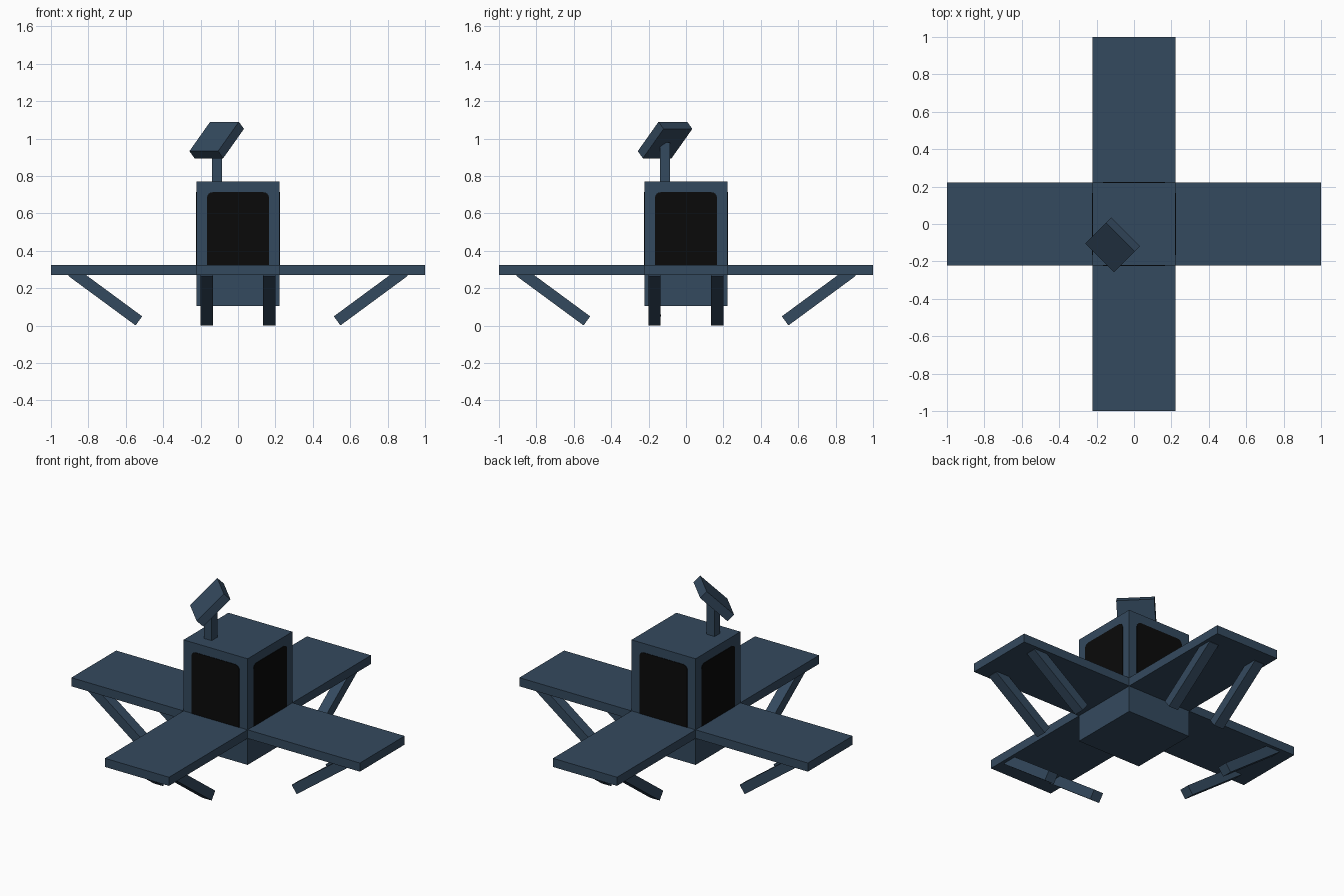
import bpy
import math
from mathutils import Matrix, Vector

cube = bpy.data.objects.get("Cube")
if cube:
    bpy.data.objects.remove(cube, do_unlink=True)


def make_material(name, colour):
    mat = bpy.data.materials.new(name)
    mat.use_nodes = True
    mat.diffuse_color = colour
    mat.node_tree.nodes["Principled BSDF"].inputs["Base Color"].default_value = colour
    return mat


slate = make_material("slate_blue", (0.034, 0.067, 0.112, 1))
black = make_material("glass_black", (0.003, 0.003, 0.003, 1))


def add_mesh(name, verts, faces, mat, matrix):
    mesh = bpy.data.meshes.new(name)
    mesh.from_pydata([matrix @ Vector(v) for v in verts], [], faces)
    mesh.materials.append(mat)
    obj = bpy.data.objects.new(name, mesh)
    bpy.context.collection.objects.link(obj)
    return obj


def prism(name, outline, depth, mat, matrix):
    """Extrude an outline in local x, z along local y, centred on y = 0."""
    n = len(outline)
    verts = [(x, y, z) for y in (-depth / 2, depth / 2) for x, z in outline]
    faces = [tuple(range(n)), tuple(range(2 * n - 1, n - 1, -1))]
    faces += [(i, i + n, (i + 1) % n + n, (i + 1) % n) for i in range(n)]
    return add_mesh(name, verts, faces, mat, matrix)


def box(name, size, centre, turn=Matrix()):
    x, z = size[0] / 2, size[2] / 2
    outline = [(-x, -z), (x, -z), (x, z), (-x, z)]
    return prism(name, outline, size[1], slate, turn @ Matrix.Translation(centre))


HALF = 0.222

# Central body
box("body", (2 * HALF, 2 * HALF, 0.665), (0, 0, 0.4375))

# Window outline with rounded upper corners
window = [(-0.166, 0.32), (0.166, 0.32)]
for side in (1, -1):
    for step in range(5):
        a = math.radians(22.5 * step)
        if side < 0:
            a = math.pi / 2 - a
        window.append((side * (0.136 + 0.03 * math.cos(a)), 0.683 + 0.03 * math.sin(a)))

# Each side repeats a window, a wing and a pair of struts
strut_low, strut_high = Vector((0, -0.53, 0.025)), Vector((0, -0.89, 0.29))
span = strut_high - strut_low
slope = Matrix.Rotation(math.atan2(-span.z, -span.y), 4, "X")
for i, side in enumerate(("front", "left", "back", "right")):
    turn = Matrix.Rotation(i * math.pi / 2, 4, "Z")
    prism(side + "_window", window, 0.004, black,
          turn @ Matrix.Translation((0, -HALF - 0.001, 0)))
    box(side + "_wing", (2 * HALF, 1 - HALF, 0.054), (0, -(1 + HALF) / 2, 0.298), turn)
    for x, end in ((-0.168, "a"), (0.168, "b")):
        middle = (strut_low + strut_high) / 2 + Vector((x, 0, 0))
        box(side + "_strut_" + end, (0.066, span.length, 0.06), (0, 0, 0),
            turn @ Matrix.Translation(middle) @ slope)

# Mast with a tilted square head facing the front right corner
box("mast", (0.055, 0.055, 0.22), (-0.112, -0.112, 0.87))
tilt = Matrix.Rotation(-math.pi / 4, 4, "Z") @ Matrix.Rotation(math.pi / 4, 4, "X")
box("mast_head", (0.217, 0.222, 0.054), (0, 0, 0),
    Matrix.Translation((-0.114, -0.112, 0.992)) @ tilt)
